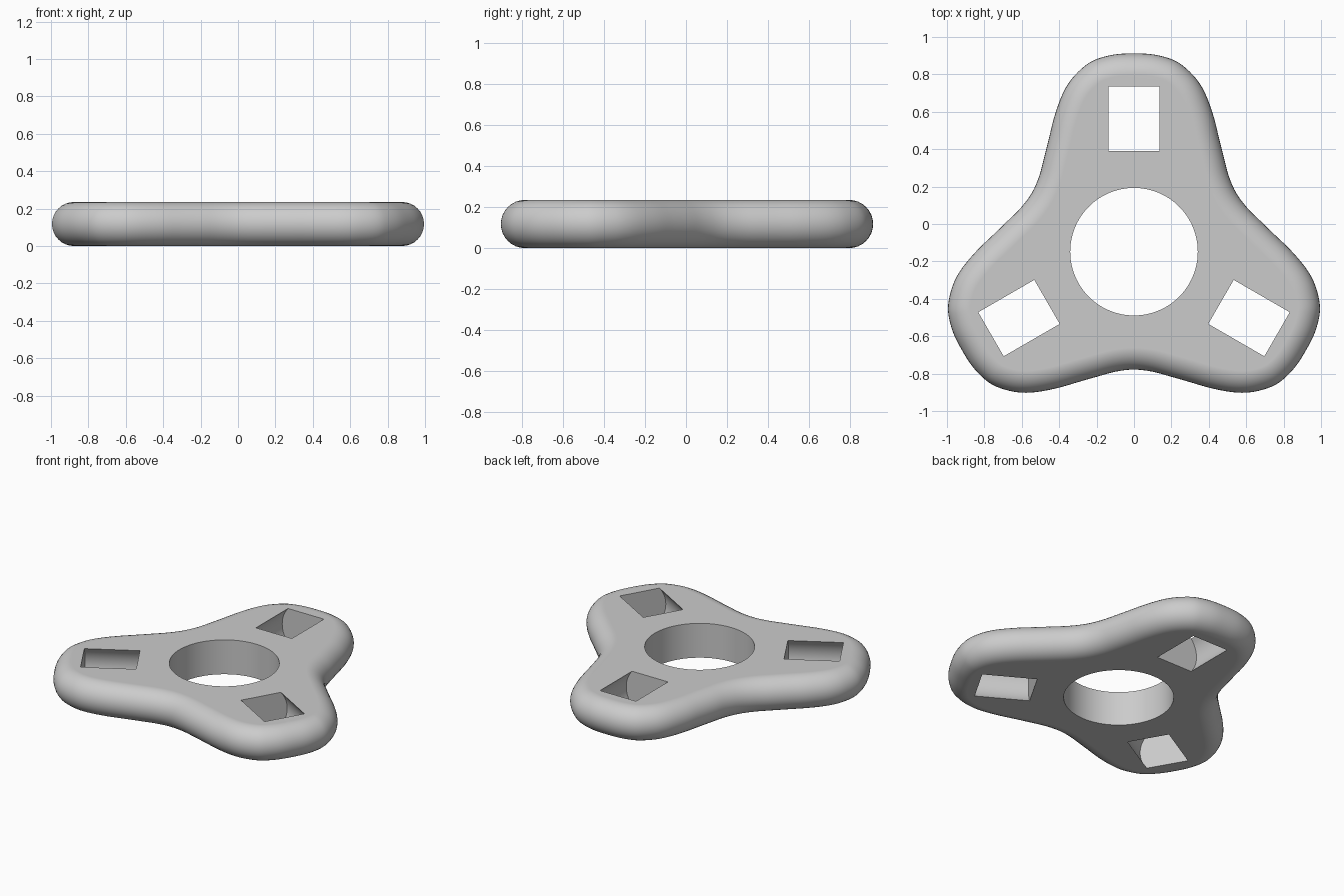
import bpy, bmesh, math
from mathutils import Vector, Matrix

cube = bpy.data.objects.get("Cube")
if cube:
    bpy.data.objects.remove(cube, do_unlink=True)

HEIGHT = 0.235
EDGE = HEIGHT / 2
CENTRE = Vector((0, -0.148, 0))
BORE_RADIUS = 0.341

grey = bpy.data.materials.new("plain_grey")
grey.use_nodes = True
colour = (0.6, 0.6, 0.6, 1)
grey.diffuse_color = colour
grey.node_tree.nodes["Principled BSDF"].inputs["Base Color"].default_value = colour


def make_object(name, bm):
    bmesh.ops.recalc_face_normals(bm, faces=bm.faces)
    mesh = bpy.data.meshes.new(name)
    bm.to_mesh(mesh)
    bm.free()
    mesh.materials.append(grey)
    ob = bpy.data.objects.new(name, mesh)
    bpy.context.collection.objects.link(ob)
    return ob


def smooth_loop(points, steps):
    """Closed Catmull-Rom curve through the points."""
    n, out = len(points), []
    for i in range(n):
        a, b, c, d = (points[(i + k) % n] for k in (-1, 0, 1, 2))
        for s in range(steps):
            t = s / steps
            out.append(0.5 * (2 * b + (c - a) * t + (2 * a - 5 * b + 4 * c - d) * t ** 2
                              + (3 * b - a - 3 * c + d) * t ** 3))
    return out


# Half of one lobe, tip to valley, measured from the bore centre
half = [Vector((x, y, 0)) for x, y in (
    (0, 1.06), (0.1, 1.055), (0.19, 1.033), (0.25, 1.003), (0.31, 0.95), (0.355, 0.893),
    (0.392, 0.82), (0.428, 0.715), (0.455, 0.605), (0.48, 0.505), (0.507, 0.404),
    (0.546, 0.315))]
lobe = half[::-1] + [Vector((-p.x, p.y, 0)) for p in half[1:-1]]
turns = [Matrix.Rotation(math.radians(120 * k), 4, 'Z') for k in range(3)]
outline = smooth_loop([turn @ p for turn in turns for p in lobe], 4)

# Body: outline lofted through a half-round edge
count = len(outline)
inward = []
for i in range(count):
    along = outline[(i + 1) % count] - outline[i - 1]
    inward.append(Vector((-along.y, along.x, 0)).normalized())

bm = bmesh.new()
rings = []
SEGMENTS = 16
for s in range(SEGMENTS + 1):
    angle = math.pi * (s / SEGMENTS - 0.5)
    inset = EDGE * (1 - math.cos(angle))
    z = EDGE * (1 + math.sin(angle))
    rings.append([bm.verts.new(CENTRE + p + n * inset + Vector((0, 0, z)))
                  for p, n in zip(outline, inward)])
for low, high in zip(rings, rings[1:]):
    for i in range(count):
        j = (i + 1) % count
        bm.faces.new((low[i], low[j], high[j], high[i]))
bm.faces.new(rings[0][::-1])
bm.faces.new(rings[-1])
body = make_object("spinner_body", bm)


def cylinder_cutter(name, radius, length, matrix):
    bm = bmesh.new()
    bmesh.ops.create_cone(bm, cap_ends=True, segments=96, radius1=radius, radius2=radius,
                          depth=length, matrix=matrix)
    ob = make_object(name, bm)
    ob.hide_render = True
    return ob


# Central bore, and a barrel pocket lying along each lobe, open above and below
middle = Matrix.Translation(CENTRE + Vector((0, 0, EDGE)))
cutters = [cylinder_cutter("bore_cutter", BORE_RADIUS, 1, middle)]
barrel_radius = math.hypot(0.136, EDGE)
lying = Matrix.Translation((0, 0.71, 0)) @ Matrix.Rotation(math.pi / 2, 4, 'X')
for turn in turns:
    cutters.append(cylinder_cutter("pocket_cutter", barrel_radius, 0.346,
                                   middle @ turn @ lying))

bpy.ops.object.select_all(action='DESELECT')
body.select_set(True)
bpy.context.view_layer.objects.active = body
for cutter in cutters:
    cut = body.modifiers.new("cut", 'BOOLEAN')
    cut.operation = 'DIFFERENCE'
    cut.solver = 'EXACT'
    cut.object = cutter
    bpy.ops.object.modifier_apply(modifier=cut.name)
    bpy.data.objects.remove(cutter, do_unlink=True)

# Smooth rounded sides with crisp hole rims and flat faces
bpy.ops.object.shade_smooth_by_angle(angle=math.radians(30))
weighted = body.modifiers.new("flat_caps", 'WEIGHTED_NORMAL')
weighted.keep_sharp = True
